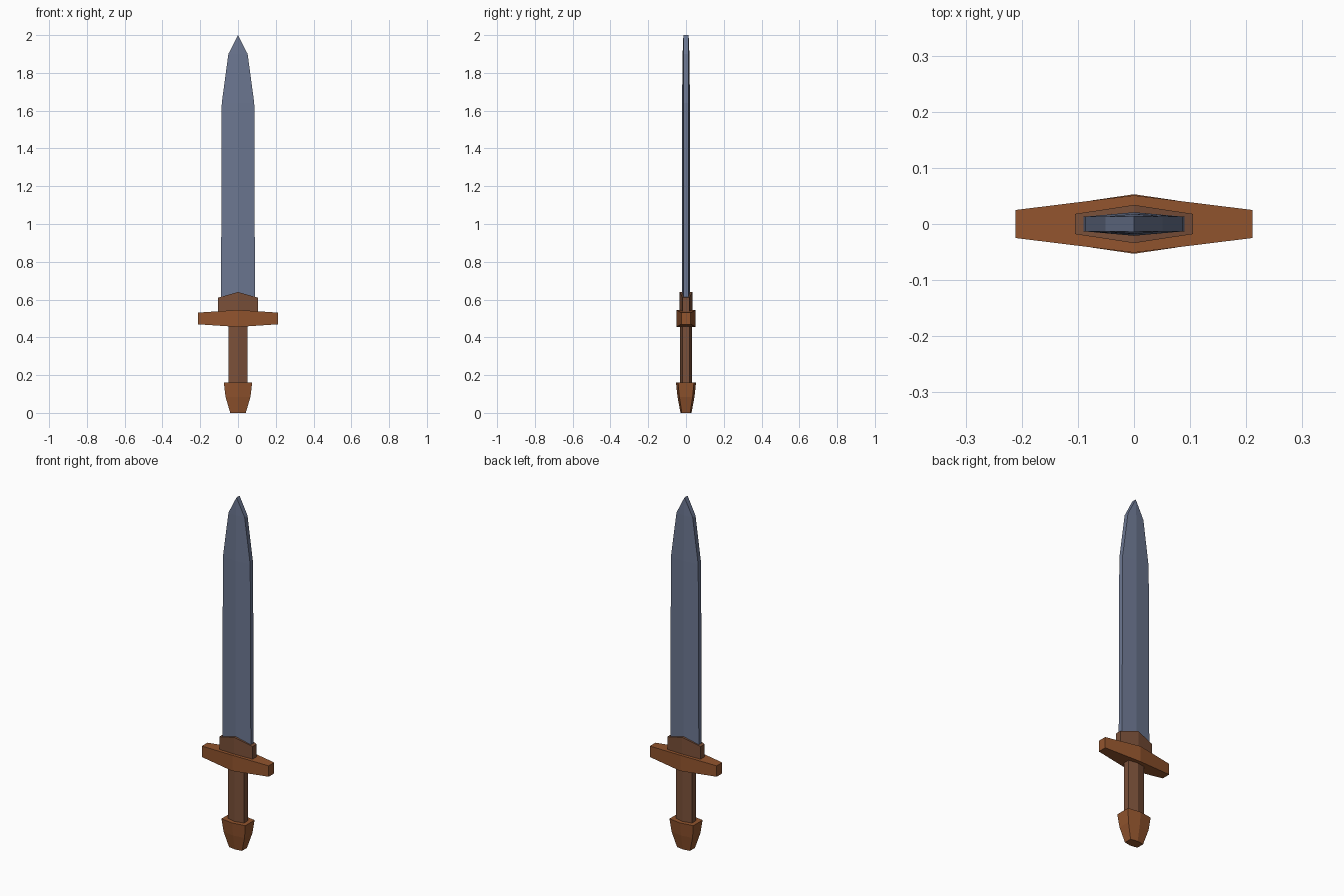
import bpy
import bmesh

if "Cube" in bpy.data.objects:
    bpy.data.objects.remove(bpy.data.objects["Cube"])


def material(name, colour):
    m = bpy.data.materials.new(name)
    m.diffuse_color = (*colour, 1)
    m.use_nodes = True
    m.node_tree.nodes["Principled BSDF"].inputs["Base Color"].default_value = m.diffuse_color
    return m


steel = material("blue_grey_steel", (0.150, 0.184, 0.283))
bronze = material("orange_brown_bronze", (0.287, 0.089, 0.027))
leather = material("dark_brown_leather", (0.195, 0.080, 0.041))


def finish(name, bm, mat):
    bmesh.ops.remove_doubles(bm, verts=bm.verts, dist=0.0005)
    bmesh.ops.recalc_face_normals(bm, faces=bm.faces)
    mesh = bpy.data.meshes.new(name)
    bm.to_mesh(mesh)
    bm.free()
    mesh.materials.append(mat)
    ob = bpy.data.objects.new(name, mesh)
    bpy.context.collection.objects.link(ob)
    return ob


def bridge(bm, rings):
    for a, b in zip(rings, rings[1:]):
        n = len(a)
        for i in range(n):
            j = (i + 1) % n
            bm.faces.new((a[i], a[j], b[j], b[i]))


def hex_loft(name, levels, mat, peak=0.0):
    """Flattened hexagons: (z, half width, half depth at edge, half depth at ridge)."""
    bm = bmesh.new()
    rings = []
    for k, (z, w, e, c) in enumerate(levels):
        zc = z + (peak if k == len(levels) - 1 else 0)
        pts = [(0, c, zc), (-w, e, z), (-w, -e, z), (0, -c, zc), (w, -e, z), (w, e, z)]
        rings.append([bm.verts.new(p) for p in pts])
    bridge(bm, rings)
    for ring, level in ((rings[0], levels[0]), (rings[-1], levels[-1])):
        if level[1] > 0:
            bm.faces.new(ring[:4])
            bm.faces.new(ring[3:] + ring[:1])
    return finish(name, bm, mat)


# Blade, tapering to a chisel-like point
hex_loft("blade", [(0.58, 0.090, 0.013, 0.021),
                   (1.64, 0.086, 0.013, 0.021),
                   (1.90, 0.051, 0.013, 0.018),
                   (2.00, 0.0, 0.014, 0.014)], steel)

# Collar with a peaked top
hex_loft("collar", [(0.50, 0.105, 0.018, 0.034),
                    (0.61, 0.105, 0.018, 0.034)], leather, peak=0.03)

# Grip
hex_loft("grip", [(0.13, 0.051, 0.019, 0.031),
                  (0.49, 0.051, 0.019, 0.031)], leather)

# Pommel, narrowing downwards
hex_loft("pommel", [(0.0, 0.041, 0.022, 0.029),
                    (0.085, 0.066, 0.035, 0.045),
                    (0.16, 0.075, 0.042, 0.053)], bronze)

# Crossguard, thickest in the middle
bm = bmesh.new()
rings = []
for x, y, h in ((-0.211, 0.025, 0.031), (0, 0.051, 0.045), (0.211, 0.025, 0.031)):
    rings.append([bm.verts.new((x, sy * y, 0.5 + sz * h))
                  for sy, sz in ((-1, -1), (1, -1), (1, 1), (-1, 1))])
bridge(bm, rings)
bm.faces.new(rings[0])
bm.faces.new(rings[-1])
finish("crossguard", bm, bronze)
